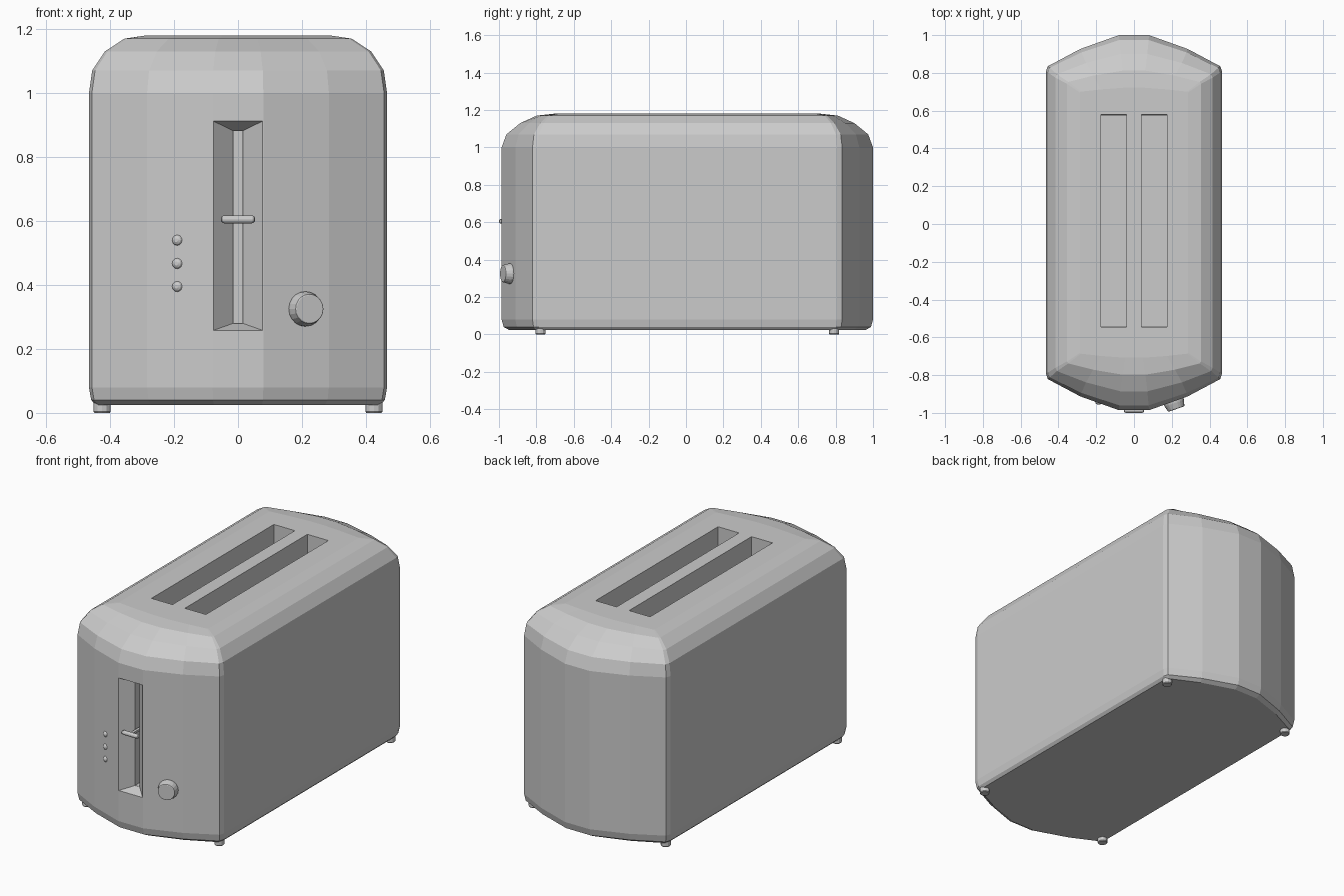
import bpy, bmesh, math
from mathutils import Vector

if "Cube" in bpy.data.objects:
    bpy.data.objects.remove(bpy.data.objects["Cube"])

OFF = 0.007  # body centre along y


def make_object(name, bm):
    bmesh.ops.recalc_face_normals(bm, faces=bm.faces[:])
    me = bpy.data.meshes.new(name)
    bm.to_mesh(me)
    bm.free()
    ob = bpy.data.objects.new(name, me)
    bpy.context.collection.objects.link(ob)
    return ob


def loft(name, rings):
    """Skin a stack of equal-length closed loops and cap both ends."""
    bm = bmesh.new()
    loops = [[bm.verts.new(p) for p in ring] for ring in rings]
    n = len(loops[0])
    for a, b in zip(loops, loops[1:]):
        for i in range(n):
            j = (i + 1) % n
            bm.faces.new((a[i], a[j], b[j], b[i]))
    bm.faces.new(loops[0])
    bm.faces.new(loops[-1])
    return make_object(name, bm)


def turned(name, profile, origin, axis, sides):
    """Revolve (radius, distance) pairs around an axis."""
    rot = Vector(axis).to_track_quat('Z', 'Y')
    rings = []
    for r, d in profile:
        ring = []
        for i in range(sides):
            t = 2 * math.pi * i / sides
            ring.append(Vector(origin) + rot @ Vector((r * math.cos(t), r * math.sin(t), d)))
        rings.append(ring)
    return loft(name, rings)


def rect_xy(x0, x1, y0, y1, z):
    return [(x0, y0, z), (x1, y0, z), (x1, y1, z), (x0, y1, z)]


def rect_xz(hx, z0, z1, y):
    return [(-hx, y, z0), (hx, y, z0), (hx, y, z1), (-hx, y, z1)]


def body_ring(z, cx, cy, my):
    """Bow-ended plan outline: corner at (cx, cy), bow peak at my."""
    quad = [(cx * fx, cy + (my - cy) * fy)
            for fx, fy in ((1, 0), (.98, .145), (.61, .62), (.17, 1))]
    back = quad + [(-x, y) for x, y in reversed(quad)]
    pts = back + [(-x, -y) for x, y in back]
    return [(x, y + OFF, z) for x, y in pts]


# Body shell
body = loft("toaster_body", [body_ring(*r) for r in (
    (.025, .445, .785, .955),
    (.04, .459, .795, .982),
    (.08, .466, .80, .993),
    (1.00, .466, .80, .993),
    (1.07, .456, .795, .967),
    (1.13, .416, .768, .893),
    (1.17, .355, .735, .805),
    (1.18, .287, .69, .715))])

# Bread slots, lever groove and slit
cutters = []
for side in (-1, 1):
    xs = sorted((side * .04, side * .175))
    cutters.append(loft("bread_slot_cutter", [
        rect_xy(*xs, -.54, .575, .25), rect_xy(*xs, -.545, .58, 1.25)]))
cutters.append(loft("lever_groove_cutter", [
    rect_xz(.077, .258, .912, -1.05), rect_xz(.077, .258, .912, -.986),
    rect_xz(.015, .28, .882, -.925)]))
cutters.append(loft("lever_slit_cutter", [
    rect_xz(.014, .281, .881, -.94), rect_xz(.014, .281, .881, -.86)]))
for c in cutters:
    c.hide_render = True
    mod = body.modifiers.new(c.name, 'BOOLEAN')
    mod.operation = 'DIFFERENCE'
    mod.solver = 'EXACT'
    mod.object = c
    bpy.context.view_layer.objects.active = body
    bpy.ops.object.modifier_apply(modifier=mod.name)
    bpy.data.objects.remove(c)

# Lever handle and stem
turned("lever_handle", [(.005, -.053), (.010, -.050), (.0125, -.043),
                        (.0125, .043), (.010, .050), (.005, .053)],
       (0, -.9875, .605), (1, 0, 0), 12)
loft("lever_stem", [rect_xz(.008, .599, .611, -.985), rect_xz(.008, .599, .611, -.86)])

# Browning knob, square to the slanted face
normal = Vector((.33, -.944, 0))
turned("browning_knob", [(.052, -.01), (.055, .01), (.054, .025), (.046, .056), (.043, .058)],
       (.205, -.925, .325), normal, 20)

# Push buttons on the mirrored slanted face
for i, z in enumerate((.54, .467, .395)):
    turned(f"push_button_{i + 1}", [(.017, -.01), (.017, .006), (.013, .012), (.006, .016)],
           (-.188, -.94, z), (-.33, -.944, 0), 12)

# Feet
for sx in (-1, 1):
    for sy in (-1, 1):
        turned("foot", [(.024, 0), (.027, .004), (.027, .045)],
               (sx * .425, sy * .785 + OFF, 0), (0, 0, 1), 12)
